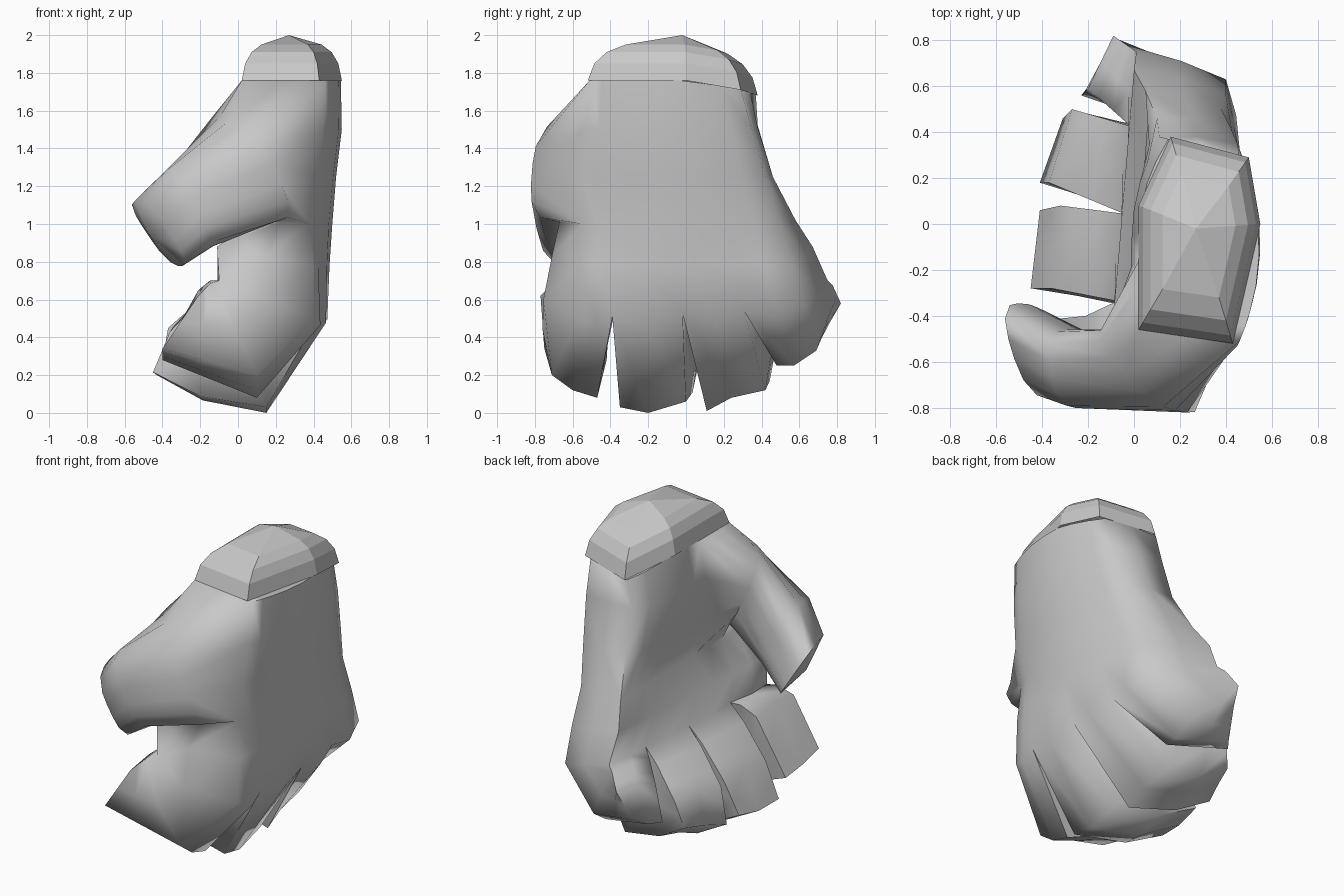
import bpy
import bmesh
import math
from mathutils import Vector

cube = bpy.data.objects.get("Cube")
if cube:
    bpy.data.objects.remove(cube, do_unlink=True)

grey = bpy.data.materials.new("plain_grey")
grey.use_nodes = True
grey.diffuse_color = (0.58, 0.58, 0.58, 1)
grey.node_tree.nodes["Principled BSDF"].inputs["Base Color"].default_value = grey.diffuse_color


def finish(bm, name, smooth_angle=None):
    bmesh.ops.recalc_face_normals(bm, faces=bm.faces)
    mesh = bpy.data.meshes.new(name)
    bm.to_mesh(mesh)
    bm.free()
    mesh.materials.append(grey)
    obj = bpy.data.objects.new(name, mesh)
    bpy.context.collection.objects.link(obj)
    if smooth_angle:
        bpy.ops.object.select_all(action="DESELECT")
        obj.select_set(True)
        bpy.context.view_layer.objects.active = obj
        bpy.ops.object.shade_smooth_by_angle(angle=math.radians(smooth_angle))


def bridge(bm, a, b):
    for i in range(len(a)):
        j = (i + 1) % len(a)
        bm.faces.new((a[i], a[j], b[j], b[i]))


def cap(bm, ring, apex):
    tip = bm.verts.new(apex)
    for i in range(len(ring)):
        bm.faces.new((ring[i], ring[(i + 1) % len(ring)], tip))


bm = bmesh.new()

# Palm rows: back z, palm z, back x middle, back x edge, palm x, palm bend,
# then y limits of the back, the side edges and the palm
ROWS = [
    (1.76, 1.76, .545, .46, .02, .13, (-.51, .29), (-.49, .34), (-.46, .37)),
    (1.50, 1.52, .55, .45, -.01, .12, (-.53, .35), (-.53, .38), (-.50, .38)),
    (1.25, 1.25, .52, .42, .02, .08, (-.55, .42), (-.58, .46), (-.54, .46)),
    (1.00, 1.02, .50, .38, .07, -.02, (-.55, .50), (-.67, .56), (-.60, .58)),
    (0.78, 0.88, .485, .40, -.11, .11, (-.56, .56), (-.71, .64), (-.65, .67)),
    (0.50, 0.70, .455, .40, -.10, .11, (-.57, .63), (-.755, .71), (-.66, .75)),
]
BACK_STOPS = [0, .08, .15, .30, .46, .60, .73, .87, 1]
PALM_STOPS = [0, .11, .23, .36, .50, .64, .77, .88, 1]
LAST = len(ROWS) - 1
back, front, side = [], [], []
for r, (zb, zf, xb, xe, xf, bend, yb, ys, yf) in enumerate(ROWS):
    brow, frow, srow = [], [], {}
    for c, (tb, tf) in enumerate(zip(BACK_STOPS, PALM_STOPS)):
        u = 2 * tb - 1
        lean = tf if r > 3 else max(0, 2 * tf - 1) ** 2
        knuckle = r == LAST and c % 2 == 1
        drop = .08 * max(0, (tb - .62) / .38) if r == 0 else 0
        rise = .06 * tb if r == LAST else 0
        brow.append(bm.verts.new((xb - (xb - xe) * u * u + .02 * knuckle,
                                  yb[0] + (yb[1] - yb[0]) * tb,
                                  zb - .6 * drop + rise - .04 * knuckle)))
        frow.append(bm.verts.new((xf + bend * lean - .02 * knuckle,
                                  yf[0] + (yf[1] - yf[0]) * tf, zf - drop)))
        if c in (0, 8) or (r == LAST and not knuckle):
            p = (brow[c].co + frow[c].co) / 2
            if c in (0, 8):
                p.y = ys[c // 8]
            srow[c] = bm.verts.new(p)
    back.append(brow)
    front.append(frow)
    side.append(srow)

# Palm skin, leaving an opening for the thumb
for r in range(LAST):
    for c in range(8):
        bm.faces.new((back[r][c], back[r][c + 1], back[r + 1][c + 1], back[r + 1][c]))
        if r > 2 or c > 2:
            bm.faces.new((front[r][c], front[r + 1][c], front[r + 1][c + 1], front[r][c + 1]))
    for c in (0, 8):
        if c == 8 or r > 2:
            for a, b in ((back, side), (side, front)):
                bm.faces.new((a[r][c], a[r + 1][c], b[r + 1][c], b[r][c]))
bm.faces.new(back[0] + [side[0][8]] + front[0][::-1] + [side[0][0]])

# Fingers: (y, z) across the outer bend, side y limits at the bend, y limits
# of the outer and inner tip, bend x, (x, z) of outer and inner tip, tip skew, belly
FINGERS = [
    (((-.71, .20), (-.60, .12), (-.47, .08)), (-.76, -.41),
     (-.75, -.42), (-.77, -.40), .10, (-.40, .28), (-.21, .62), 0, 0),
    (((-.35, .03), (-.20, .00), (.00, .06)), (-.36, .02),
     (-.28, .06), (-.28, .08), .15, (-.45, .20), (-.36, .43), .04, .05),
    (((.11, .01), (.24, .08), (.42, .12)), (.05, .43),
     (.18, .46), (.18, .50), .13, (-.41, .22), (-.37, .45), .10, .04),
    (((.48, .25), (.57, .25), (.69, .33)), (.44, .75),
     (.56, .70), (.59, .82), .16, (-.23, .33), (-.20, .58), .11, 0),
]


def finger_ring(outer, inner, sides):
    hi = (outer[2] + inner[0]) / 2
    lo = (outer[0] + inner[2]) / 2
    lo.y, hi.y = sides
    return [bm.verts.new(p) for p in (*outer, hi, *inner, lo)]


for n, (bends, sides, out_y, in_y, bend_x, tip, top, skew, belly) in enumerate(FINGERS):
    c = 2 * n
    palm = front[-1][c:c + 3][::-1]
    root = back[-1][c:c + 3] + [side[-1][c + 2]] + palm + [side[-1][c]]
    lowest = min(z for y, z in bends)
    outer_tip, inner_tip = [], []
    for i, (y, z) in enumerate(bends):
        s = i / 2
        outer_tip.append(Vector((tip[0] + skew * s, out_y[0] + (out_y[1] - out_y[0]) * s,
                                 tip[1] + .5 * (z - lowest))))
        inner_tip.insert(0, Vector((top[0] + skew * s, in_y[0] + (in_y[1] - in_y[0]) * s,
                                    top[1] + (.03 if i == 1 else 0))))
    bend_outer = [Vector((bend_x, y, z)) for y, z in bends]
    bend_inner = [v.co.lerp(p, .4) + Vector((0, 0, .02)) for v, p in zip(palm, inner_tip)]
    middle = finger_ring(bend_outer, bend_inner, sides)
    end = finger_ring(outer_tip, inner_tip, ((out_y[0] + in_y[0]) / 2, (out_y[1] + in_y[1]) / 2))
    pad = [bm.verts.new(a.co.lerp(b.co, .58) - Vector((0, 0, belly if i < 3 else 0)))
           for i, (a, b) in enumerate(zip(middle, end))]
    bridge(bm, root, middle)
    bridge(bm, middle, pad)
    bridge(bm, pad, end)
    bm.faces.new(end)

# Thumb grown out of the opening
opening = ([back[0][0], side[0][0]] + front[0][:4] + [front[1][3], front[2][3]]
           + front[3][:4][::-1] + [side[3][0], back[3][0], back[2][0], back[1][0]])
HALF = [30 + 24 * i for i in range(6)] + [168, 192]
ANGLES = HALF + [a + 180 for a in HALF]


def thumb_ring(centre, out, up):
    ring = []
    for deg in ANGLES:
        a = math.radians(deg)
        swell = 1 + .15 * abs(math.sin(2 * a))
        ring.append(bm.verts.new(Vector(centre) + Vector(out) * math.cos(a) * swell
                                 + Vector(up) * math.sin(a) * swell))
    return ring


rings = [opening,
         thumb_ring((.06, -.64, 1.295), (.14, -.17, -.03), (-.12, .02, .26)),
         thumb_ring((-.25, -.63, 1.09), (.02, -.165, 0), (-.11, 0, .20)),
         thumb_ring((-.42, -.555, .95), (.06, -.20, 0), (-.11, .01, .165))]
for a, b in zip(rings, rings[1:]):
    bridge(bm, a, b)
cap(bm, rings[-1], (-.46, -.54, .93))
bmesh.ops.delete(bm, geom=[v for v in bm.verts if not v.link_faces], context="VERTS")
finish(bm, "hand", 75)

# Faceted dome over the wrist
bm = bmesh.new()
OUTLINE = [(.02, -.46, 0), (.02, .08, 0), (.16, .38, .08),
           (.50, .29, .05), (.55, 0, 0), (.43, -.52, 0)]
centre = Vector((.28, -.02))
levels = []
for z, scale in ((1.76, 1), (1.85, .93), (1.91, .8), (1.95, .6)):
    level = []
    for x, y, drop in OUTLINE:
        p = centre + (Vector((x, y)) - centre) * scale
        level.append(bm.verts.new((p.x, p.y, z - drop * scale)))
    levels.append(level)
for a, b in zip(levels, levels[1:]):
    bridge(bm, a, b)
cap(bm, levels[-1], (.27, -.02, 2))
finish(bm, "wrist_cap")
